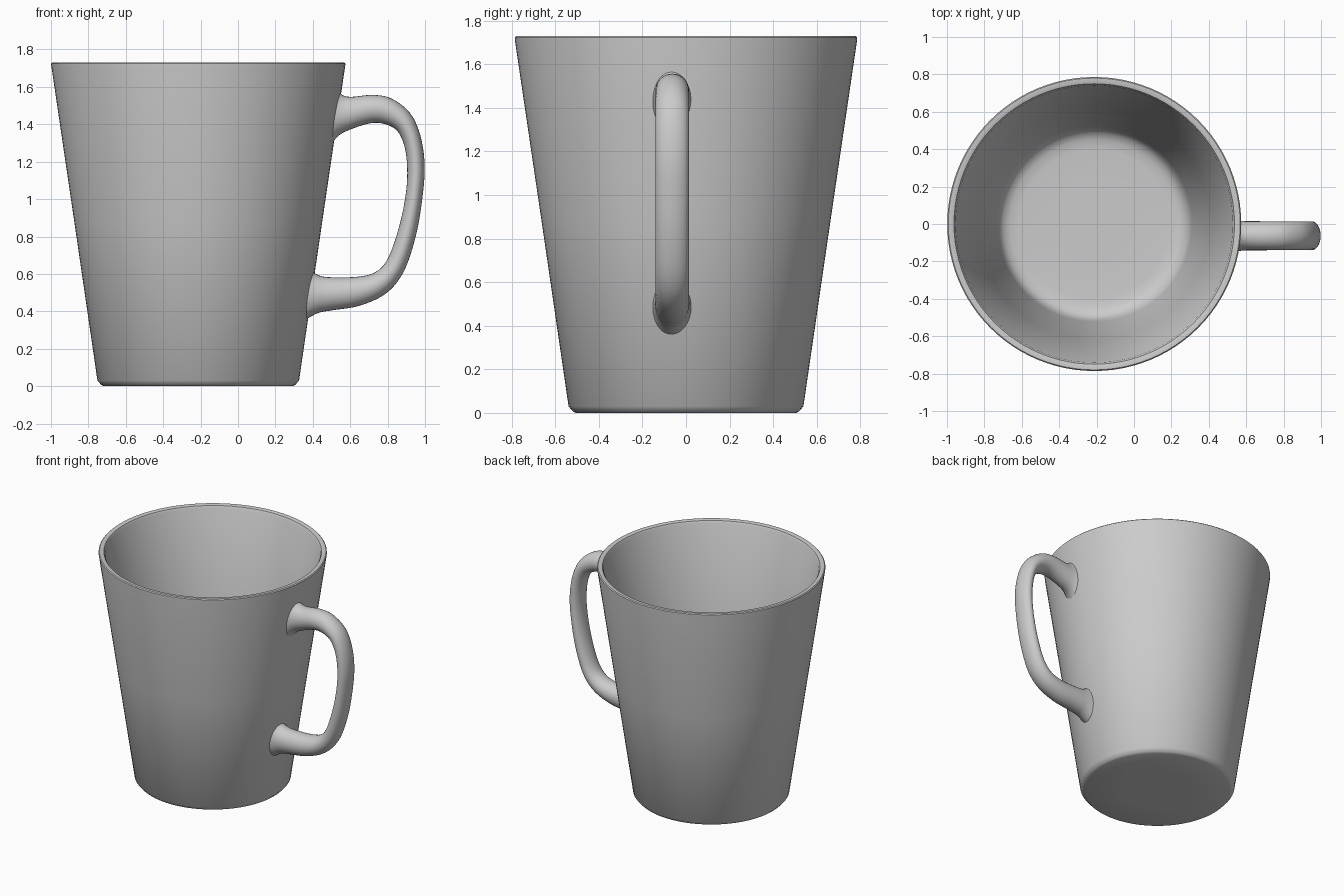
import bpy, bmesh, math
from mathutils import Vector

if "Cube" in bpy.data.objects:
    bpy.data.objects.remove(bpy.data.objects["Cube"])

CX = -0.2125      # mug axis
HY = -0.063       # handle plane


def add_rings(name, rings, angle=35):
    """Skin closed rings of points into a capped smooth solid."""
    bm = bmesh.new()
    vs = [[bm.verts.new(p) for p in r] for r in rings]
    n = len(vs[0])
    for a, b in zip(vs, vs[1:]):
        for i in range(n):
            j = (i + 1) % n
            bm.faces.new((a[i], a[j], b[j], b[i]))
    bm.faces.new(vs[0][::-1])
    bm.faces.new(vs[-1])
    bmesh.ops.recalc_face_normals(bm, faces=bm.faces)
    me = bpy.data.meshes.new(name)
    bm.to_mesh(me)
    bm.free()
    ob = bpy.data.objects.new(name, me)
    bpy.context.collection.objects.link(ob)
    bpy.ops.object.select_all(action='DESELECT')
    bpy.context.view_layer.objects.active = ob
    ob.select_set(True)
    bpy.ops.object.shade_smooth_by_angle(angle=math.radians(angle))
    return ob


# Cup: (radius, z) from underside centre, up the outside, over the rim, down to the floor
profile = [(0.25, 0), (0.505, 0), (0.518, 0.006), (0.539, 0.03),
           (0.663, 0.88), (0.786, 1.715), (0.786, 1.724), (0.78, 1.73),
           (0.762, 1.73), (0.75, 1.726), (0.741, 1.71),
           (0.62, 0.88), (0.522, 0.19), (0.508, 0.135), (0.485, 0.105),
           (0.45, 0.09), (0.40, 0.085), (0.2, 0.085)]
SEG = 96
add_rings("cup_body", [[(CX + r * math.cos(2 * math.pi * i / SEG),
                         r * math.sin(2 * math.pi * i / SEG), z)
                        for i in range(SEG)] for r, z in profile])

# Handle: outer edge x, z, inner edge x, z, half width; ends flare into the wall
stations = [(0.528, 1.585, 0.483, 1.265, 0.092), (0.562, 1.555, 0.533, 1.335, 0.083),
            (0.61, 1.547, 0.60, 1.372, 0.078), (0.72, 1.557, 0.71, 1.406, 0.077),
            (0.82, 1.538, 0.79, 1.40, 0.077), (0.92, 1.46, 0.855, 1.36, 0.077),
            (0.975, 1.34, 0.893, 1.27, 0.077), (0.998, 1.18, 0.905, 1.14, 0.077),
            (0.985, 1.0, 0.893, 1.0, 0.077), (0.95, 0.80, 0.855, 0.83, 0.077),
            (0.885, 0.61, 0.80, 0.68, 0.077), (0.79, 0.495, 0.735, 0.61, 0.077),
            (0.65, 0.43, 0.64, 0.585, 0.078), (0.50, 0.405, 0.50, 0.582, 0.08),
            (0.425, 0.39, 0.432, 0.592, 0.083), (0.35, 0.348, 0.388, 0.622, 0.09)]


def smooth(pts, steps=5):
    """Catmull-Rom interpolation through the stations."""
    pts = [Vector(p) for p in pts]
    out = []
    for k in range(len(pts) - 1):
        p0, p1, p2 = pts[max(k - 1, 0)], pts[k], pts[k + 1]
        p3 = pts[min(k + 2, len(pts) - 1)]
        for s in range(steps):
            t = s / steps
            out.append(0.5 * (2 * p1 + (p2 - p0) * t
                              + (2 * p0 - 5 * p1 + 4 * p2 - p3) * t * t
                              + (3 * p1 - p0 - 3 * p2 + p3) * t ** 3))
    return out + [pts[-1]]


rings = []
for ox, oz, ix, iz, w in smooth(stations):
    mid = Vector(((ox + ix) / 2, HY, (oz + iz) / 2))
    u = Vector(((ox - ix) / 2, 0, (oz - iz) / 2))
    rings.append([mid + u * math.cos(a) + Vector((0, w * math.sin(a), 0))
                  for a in (2 * math.pi * i / 28 for i in range(28))])
add_rings("handle", rings, 60)
